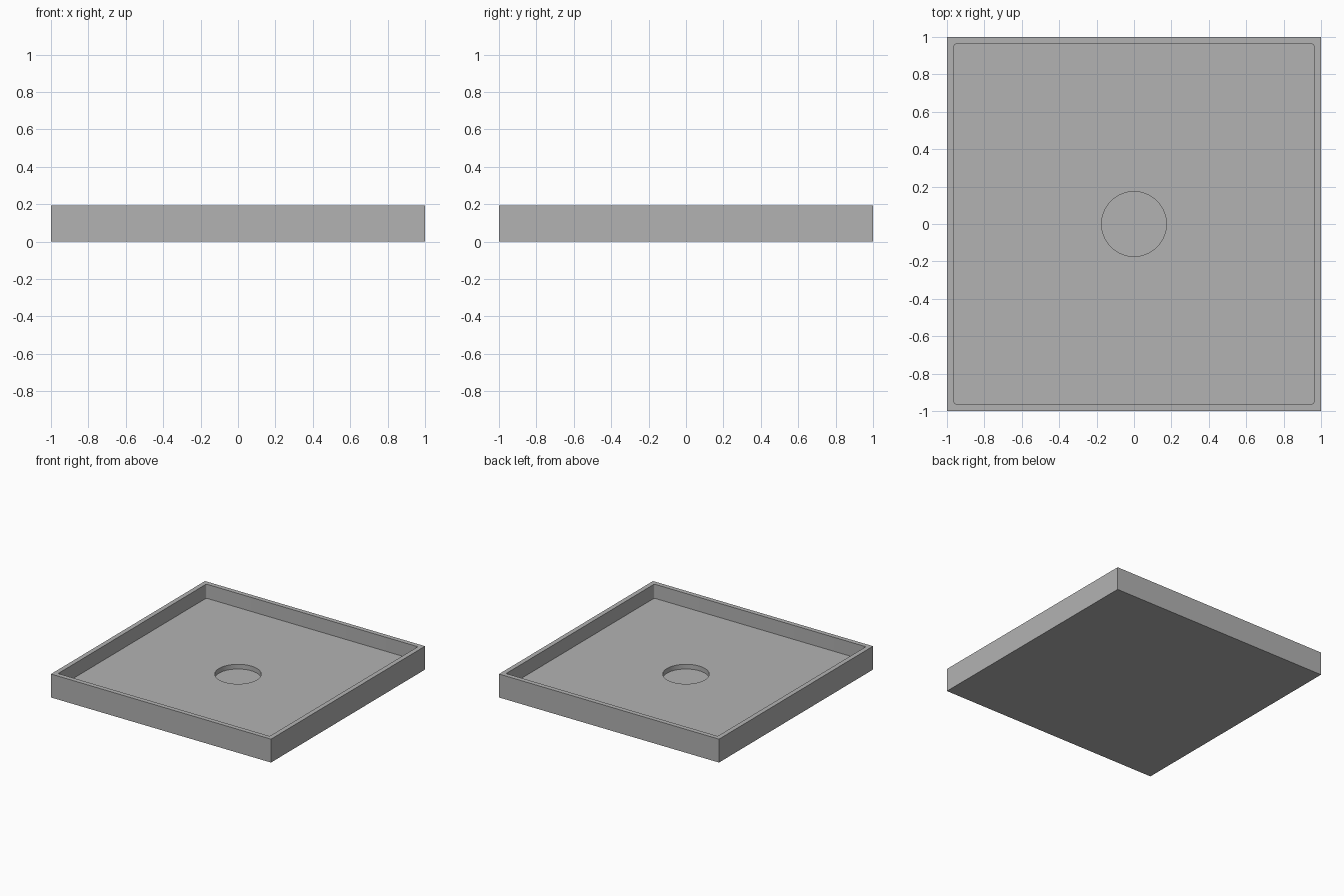
import bpy
import math

if "Cube" in bpy.data.objects:
    bpy.data.objects.remove(bpy.data.objects["Cube"], do_unlink=True)

UNIT = 2 / 52            # wall thickness; every size is a multiple of it
HEIGHT = 5 * UNIT
FLOOR = 2 * UNIT
RECESS_FLOOR = UNIT
RECESS_RADIUS = 4.5 * UNIT

grey = bpy.data.materials.new("plain grey")
grey.use_nodes = True
colour = (0.448, 0.448, 0.448, 1)
grey.diffuse_color = colour
grey.node_tree.nodes["Principled BSDF"].inputs["Base Color"].default_value = colour


def finish(obj, name):
    obj.name = name
    obj.data.materials.append(grey)
    bpy.ops.object.transform_apply(location=True, rotation=False, scale=True)
    return obj


def box(name, width, bottom, top):
    bpy.ops.mesh.primitive_cube_add(size=1, location=(0, 0, (bottom + top) / 2))
    obj = bpy.context.object
    obj.scale = (width, width, top - bottom)
    return finish(obj, name)


def cut(target, cutter):
    mod = target.modifiers.new(cutter.name, 'BOOLEAN')
    mod.operation = 'DIFFERENCE'
    mod.solver = 'EXACT'
    mod.object = cutter
    cutter.hide_render = True
    activate(target)
    bpy.ops.object.modifier_apply(modifier=mod.name)
    bpy.data.objects.remove(cutter, do_unlink=True)


def activate(obj):
    bpy.ops.object.select_all(action='DESELECT')
    obj.select_set(True)
    bpy.context.view_layer.objects.active = obj


# Square tray body
tray = box("tray", 2, 0, HEIGHT)

# Main well, with slightly rounded upright corners
well = box("well_cutter", 2 - 2 * UNIT, FLOOR, HEIGHT + UNIT)
weights = well.data.attributes.new("bevel_weight_edge", 'FLOAT', 'EDGE')
for edge in well.data.edges:
    a, b = (well.data.vertices[i].co for i in edge.vertices)
    weights.data[edge.index].value = 1.0 if abs(a.z - b.z) > UNIT else 0.0
bevel = well.modifiers.new("corners", 'BEVEL')
bevel.limit_method = 'WEIGHT'
bevel.width = UNIT / 4
bevel.segments = 4
activate(well)
bpy.ops.object.modifier_apply(modifier=bevel.name)
cut(tray, well)

# Round recess in the middle of the floor
bpy.ops.mesh.primitive_cylinder_add(
    vertices=64, radius=RECESS_RADIUS, depth=2 * UNIT,
    location=(0, 0, RECESS_FLOOR + UNIT))
recess = finish(bpy.context.object, "recess_cutter")
recess.scale.z = 1.5
recess.location.z = -RECESS_FLOOR / 2 + UNIT / 2
bpy.ops.object.transform_apply(location=True, rotation=False, scale=True)
base = min(v.co.z for v in recess.data.vertices)
for v in recess.data.vertices:
    v.co.z += RECESS_FLOOR - base
cut(tray, recess)

# One material, smooth round walls, sharp edges
tray.data.materials.clear()
tray.data.materials.append(grey)
activate(tray)
bpy.ops.object.shade_smooth_by_angle(angle=math.radians(30))
